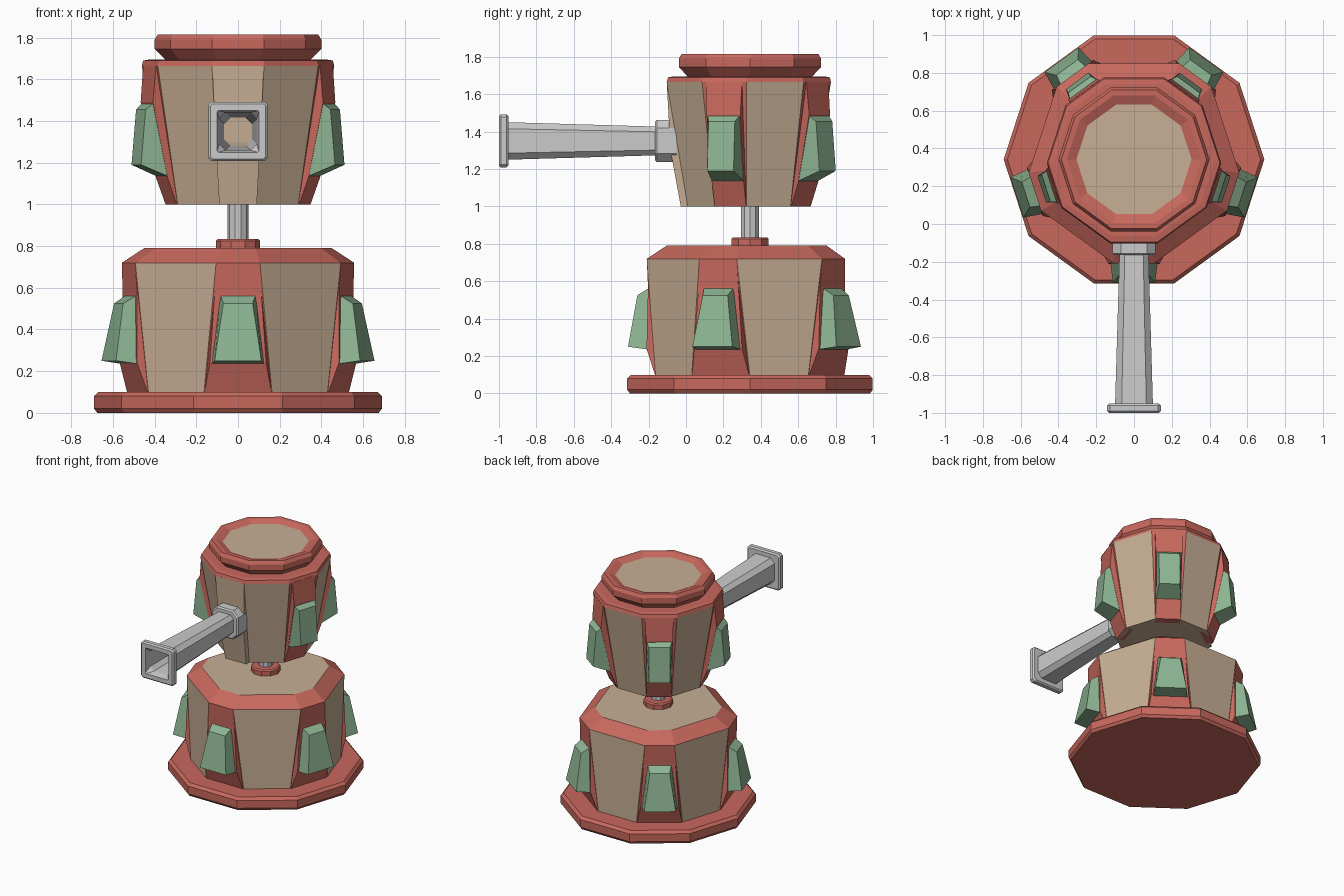
import bpy, bmesh
from math import sin, cos, radians

if "Cube" in bpy.data.objects:
    bpy.data.objects.remove(bpy.data.objects["Cube"])

CY = 0.342  # y of the turret axis


def material(name, rgb):
    m = bpy.data.materials.new(name)
    m.diffuse_color = (*rgb, 1)
    m.use_nodes = True
    m.node_tree.nodes["Principled BSDF"].inputs["Base Color"].default_value = m.diffuse_color
    return m


RED = material("red_paint", (0.58, 0.14, 0.11))
TAN = material("tan_panel", (0.58, 0.43, 0.30))
GREEN = material("green_pad", (0.27, 0.46, 0.29))


def finish(name, bm, mats):
    bmesh.ops.recalc_face_normals(bm, faces=bm.faces)
    me = bpy.data.meshes.new(name)
    bm.to_mesh(me)
    bm.free()
    for m in mats:
        me.materials.append(m)
    ob = bpy.data.objects.new(name, me)
    bpy.context.collection.objects.link(ob)
    return ob


def loft(name, rings, mats=(), mat_of=lambda i, j: 0, caps=(0, 0), closed=False):
    """Skin a list of point rings; mat_of(ring, side) picks the slot."""
    bm = bmesh.new()
    vs = [[bm.verts.new(p) for p in r] for r in rings]
    n = len(vs[0])
    for i in range(len(vs) if closed else len(vs) - 1):
        a, b = vs[i], vs[(i + 1) % len(vs)]
        for j in range(n):
            k = (j + 1) % n
            bm.faces.new((a[j], a[k], b[k], b[j])).material_index = mat_of(i, j)
    if not closed:
        bm.faces.new(vs[0]).material_index = caps[0]
        bm.faces.new(vs[-1]).material_index = caps[1]
    return finish(name, bm, mats)


def ring(r, z, h=18):
    """Ten points: five narrow sides of half-angle h, five wider sides."""
    out = []
    for k in range(5):
        for s in (-h, h):
            a = radians(-90 + 72 * k + s)
            out.append((r * cos(a), CY + r * sin(a), z))
    return out


def rib(name, angle, rows, mat):
    """Closed side profile of (radius, z, half width) rows, facing outward at angle."""
    bm = bmesh.new()
    c, s = cos(radians(angle)), sin(radians(angle))
    sides = [[bm.verts.new((r * c - e * w * s, CY + r * s + e * w * c, z))
              for r, z, w in rows] for e in (-1, 1)]
    n = len(rows)
    for i in range(n):
        k = (i + 1) % n
        bm.faces.new((sides[0][i], sides[0][k], sides[1][k], sides[1][i]))
    for side in sides:
        bm.faces.new(side)
    return finish(name, bm, [mat])


def square(y, h, c):
    """Chamfered square around the barrel axis."""
    d = h - c
    pts = [(h, -d), (h, d), (d, h), (-d, h), (-h, d), (-h, -d), (-d, -h), (d, -h)]
    return [(x, y, 1.35 + z) for x, z in pts]


# Base plate
loft("base_plate", [ring(.675, 0), ring(.69, .02), ring(.69, .08), ring(.67, .1)], [RED])

# Lower drum: tan panels between red columns, red sloping shoulder, tan deck
loft("lower_drum", [ring(.53, .09), ring(.562, .72, 10.8), ring(.4536, .79, 10.8)],
     [RED, TAN], lambda i, j: int(i == 0 and j % 2 == 1), caps=(0, 1))

# Swivel collar and stem
loft("swivel_collar", [ring(.105, .78), ring(.105, .825), ring(.095, .835)], [RED])
loft("swivel_stem", [ring(.05, .8), ring(.05, 1.02)])

# Upper drum: front narrow side is also tan
loft("upper_drum", [ring(.345, 1.0, 15.1), ring(.462, 1.665, 15.7), ring(.455, 1.69, 15.7),
                    ring(.425, 1.695, 15.7)],
     [RED, TAN], lambda i, j: int(i == 0 and (j % 2 == 1 or j == 0)), caps=(1, 0))
rib("upper_front_panel", -90,
    [(.445, 1.665, .124), (.425, 1.3, .107), (.37, 1.0, .09), (.3, 1.0, .09), (.4, 1.665, .124)], TAN)

# Top cap with recessed tan disc
loft("top_cap", [ring(.345, 1.69), ring(.4, 1.745), ring(.4, 1.79), ring(.385, 1.815),
                 ring(.355, 1.815), ring(.305, 1.795)], [RED, TAN], caps=(0, 1))

# Columns and green pads
for k in range(5):
    a = -90 + 72 * k
    rib(f"lower_column_{k}", a, [(.552, .72, .105), (.545, .57, .112), (.553, .24, .135),
                                 (.508, .1, .16), (.45, .1, .16), (.5, .72, .105)], RED)
    rib(f"lower_pad_{k}", a, [(.53, .57, .085), (.602, .525, .07), (.652, .25, .112),
                              (.545, .235, .125)], GREEN)
    if k:
        rib(f"upper_column_{k}", a, [(.446, 1.665, .1), (.46, 1.49, .095), (.385, 1.13, .09),
                                     (.337, 1.0, .088), (.28, 1.0, .088), (.4, 1.665, .1)], RED)
        rib(f"upper_pad_{k}", a, [(.45, 1.49, .092), (.49, 1.455, .074), (.513, 1.19, .074),
                                  (.37, 1.13, .09)], GREEN)

# Hollow barrel: bore, square muzzle flange, tapering tube, mounting flange
loft("barrel", [square(*p) for p in (
    (-.05, .066, .03), (-.95, .09, .03), (-1.0, .1, .006), (-1.0, .132, .01),
    (-.99, .142, .015), (-.96, .142, .015), (-.95, .132, .015), (-.95, .1, .035),
    (-.165, .077, .028), (-.165, .103, .04), (-.155, .113, .045), (-.05, .113, .045))],
    closed=True)
